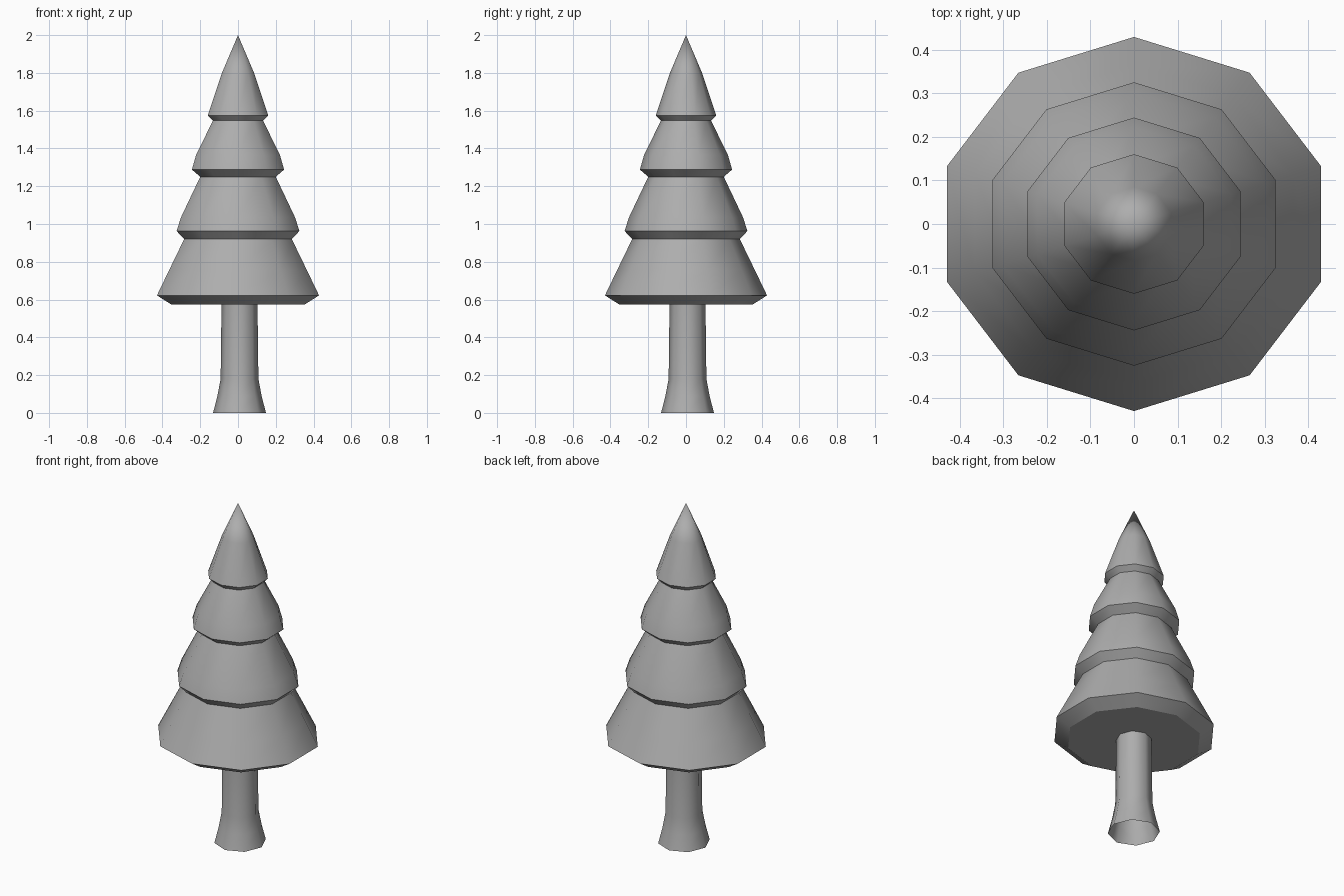
import bpy, bmesh
from math import pi, sin, cos, radians

if "Cube" in bpy.data.objects:
    bpy.data.objects.remove(bpy.data.objects["Cube"])

# One darker grey for the whole tree
grey = bpy.data.materials.new("dark_grey")
grey.diffuse_color = (0.42, 0.42, 0.42, 1)
grey.use_nodes = True
grey.node_tree.nodes["Principled BSDF"].inputs["Base Color"].default_value = grey.diffuse_color


def lathe(name, profile, sides, centre=(0, 0), x_scale=1.0, cap_bottom=False):
    """Revolve (radius, z) points; a zero radius closes to a tip."""
    bm = bmesh.new()
    rings = []
    for r, z in profile:
        count = sides if r > 0 else 1
        rings.append([bm.verts.new((
            centre[0] + x_scale * r * cos(pi / 2 + 2 * pi * i / sides),
            centre[1] + r * sin(pi / 2 + 2 * pi * i / sides), z))
            for i in range(count)])
    for low, high in zip(rings, rings[1:]):
        for i in range(sides):
            j = (i + 1) % sides
            if len(high) == 1:
                bm.faces.new((low[i], low[j], high[0]))
            else:
                bm.faces.new((low[i], low[j], high[j], high[i]))
    for f in bm.faces:
        f.smooth = True
    if cap_bottom:
        bm.faces.new(rings[0][::-1])
    bm.normal_update()
    for e in bm.edges:
        if len(e.link_faces) == 2:
            e.smooth = e.calc_face_angle() < radians(50)
    mesh = bpy.data.meshes.new(name)
    bm.to_mesh(mesh)
    bm.free()
    mesh.materials.append(grey)
    obj = bpy.data.objects.new(name, mesh)
    bpy.context.collection.objects.link(obj)
    return obj


# Flared eight-sided trunk, slightly off centre, open at the ground
lathe("trunk", [(0.14, 0), (0.117, 0.09), (0.100, 0.18), (0.095, 0.59)],
      8, centre=(0.008, 0.008))

# Four stacked ten-sided foliage tiers, each with an undercut lip
tiers = [
    (0.355, 0.575), (0.429, 0.622), (0.365, 0.755),
    (0.285, 0.920), (0.325, 0.963), (0.302, 1.035),
    (0.200, 1.250), (0.244, 1.288), (0.222, 1.365),
    (0.133, 1.547), (0.160, 1.575), (0.085, 1.800), (0, 2.0),
]
lathe("foliage", tiers, 10, x_scale=1 / cos(pi / 10), cap_bottom=True)
